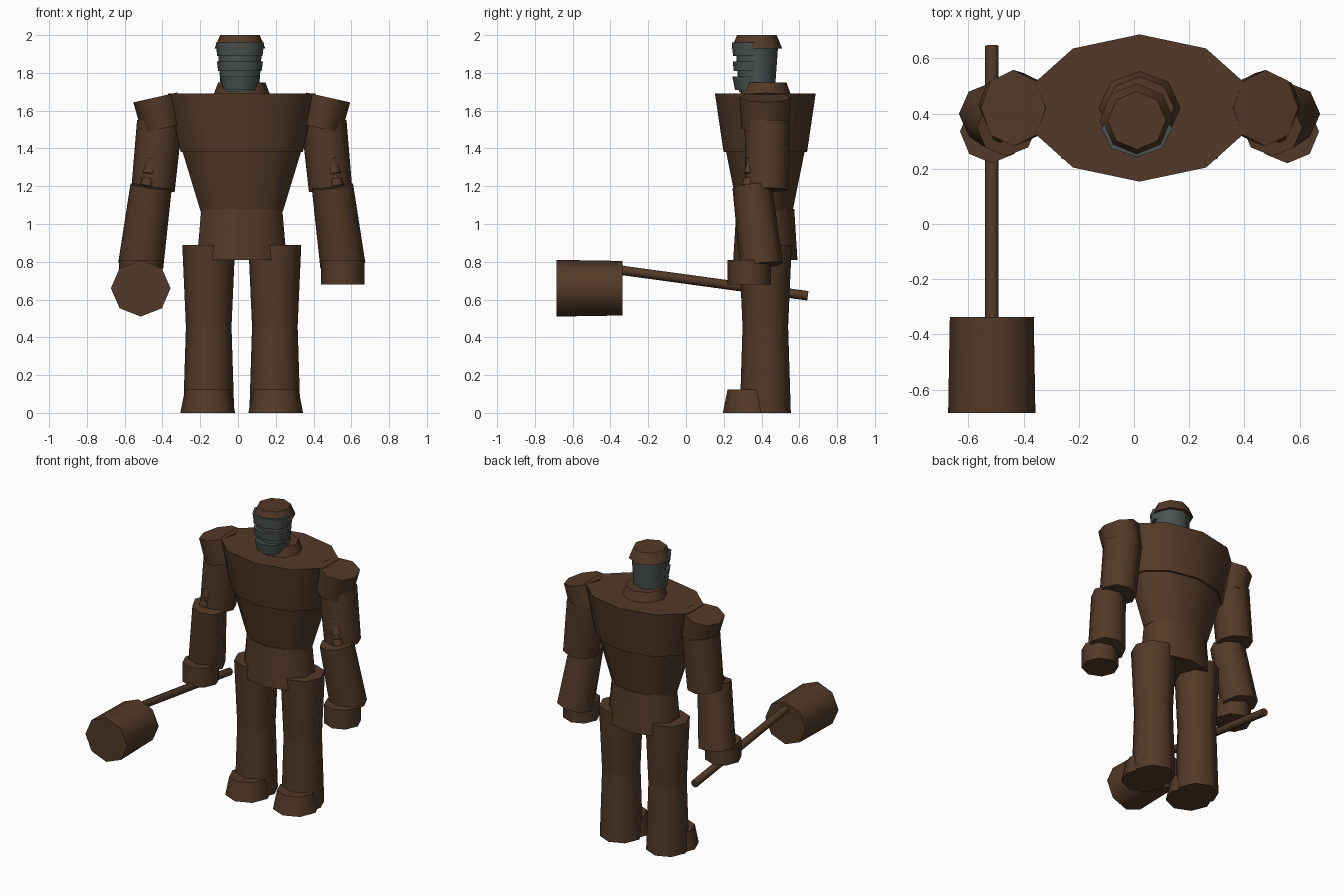
import bpy, bmesh, math
from mathutils import Vector

default_cube = bpy.data.objects.get("Cube")
if default_cube:
    bpy.data.objects.remove(default_cube, do_unlink=True)


def make_material(name, red, green, blue):
    material = bpy.data.materials.new(name)
    material.use_nodes = True
    colour = (red, green, blue, 1)
    material.diffuse_color = colour
    shader = material.node_tree.nodes["Principled BSDF"]
    shader.inputs["Base Color"].default_value = colour
    return material


brown = make_material("dark_brown", .085, .042, .021)
grey = make_material("slate_grey", .07, .086, .082)


def tube(name, base, tip, base_radius, tip_radius, flat=1, sides=8, material=brown):
    """Tapered prism from base to tip; flat is its depth relative to its width."""
    base, tip = Vector(base), Vector(tip)
    turn = Vector((0, 0, 1)).rotation_difference(tip - base)
    bm = bmesh.new()
    rings = []
    for centre, radius in ((base, base_radius), (tip, tip_radius)):
        ring = []
        for step in range(sides):
            angle = math.tau * step / sides
            corner = Vector((math.sin(angle), flat * math.cos(angle), 0))
            ring.append(bm.verts.new(centre + turn @ (corner * radius)))
        bm.faces.new(ring)
        rings.append(ring)
    low, high = rings
    for step in range(sides):
        bm.faces.new((low[step - 1], low[step], high[step], high[step - 1]))
    bmesh.ops.recalc_face_normals(bm, faces=bm.faces)
    mesh = bpy.data.meshes.new(name)
    bm.to_mesh(mesh)
    bm.free()
    mesh.materials.append(material)
    part = bpy.data.objects.new(name, mesh)
    bpy.context.collection.objects.link(part)
    bpy.ops.object.select_all(action='DESELECT')
    part.select_set(True)
    bpy.context.view_layer.objects.active = part
    bpy.ops.object.shade_smooth_by_angle(angle=math.radians(55))


def column(name, axis, bottom, top, bottom_radius, top_radius, **options):
    """Upright tube on a vertical axis."""
    tube(name, (*axis, bottom), (*axis, top), bottom_radius, top_radius, **options)


def mirrored(point):
    """The same place on the left side of the body."""
    x, *rest = point
    return (2 * body_axis[0] - x, *rest)


def tube_pair(name, base, tip, *sizes, **options):
    tube("right_" + name, base, tip, *sizes, **options)
    tube("left_" + name, mirrored(base), mirrored(tip), *sizes, **options)


def column_pair(name, axis, *sizes, **options):
    column("right_" + name, axis, *sizes, **options)
    column("left_" + name, mirrored(axis), *sizes, **options)


# Upright axes of the body, seen from above
body_axis = (.02, .42)
head_axis = (.01, .375)
face_axis = (.01, .345)
leg_axis = (-.155, .42)
foot_axis = (-.16, .34)
hand_axis = (-.515, .335)

# Torso
column("chest", body_axis, 1.38, 1.69, .34, .41, flat=.65, sides=10)
column("abdomen", body_axis, 1.07, 1.43, .23, .345, flat=.63, sides=10)
column("pelvis", body_axis, .81, 1.08, .25, .225, flat=.68, sides=10)
column("collar", body_axis, 1.67, 1.75, .155, .125, flat=.9)

# Legs
column_pair("thigh", leg_axis, .44, .89, .12, .14)
column_pair("shin", leg_axis, 0, .48, .135, .12)
column_pair("foot", foot_axis, 0, .125, .145, .12)

# Arms
shoulder = Vector((-.415, .43, 1.54))
elbow = Vector((-.45, .43, 1.18))
tube_pair("pauldron", (-.4, .42, 1.505), (-.437, .42, 1.67), .11, .12, flat=1.15)
tube_pair("upper_arm", elbow, shoulder, .115, .12)
tube_pair("forearm", (-.515, .4, .78), (-.46, .35, 1.2), .12, .11, flat=.95)
column_pair("hand", hand_axis, .68, .81, .115, .115)

# Small pistons in front of the elbows
piston_foot = Vector((-.485, .33, 1.2))
piston_end = Vector((-.43, .37, 1.46))
tube_pair("piston_rod", piston_foot, piston_end, .015, .015)
for label, start, end in (("base", 0, .15), ("middle", .25, .45), ("top", .55, .75)):
    tube_pair("piston_" + label, piston_foot.lerp(piston_end, start),
              piston_foot.lerp(piston_end, end), .035, .03)

# Head, with face plates that wrap the front
column("head", head_axis, 1.7, 1.96, .1, .12, flat=.95, material=grey)
column("brow_plate", face_axis, 1.89, 1.96, .12, .128, flat=.8, material=grey)
column("cheek_plate", face_axis, 1.81, 1.86, .115, .122, flat=.8, material=grey)
column("chin_plate", face_axis, 1.71, 1.78, .09, .105, flat=.95, material=grey)
column("cap", head_axis, 1.93, 2, .134, .105)

# Hammer
tube("hammer_handle", (-.515, .645, .62), (-.515, -.38, .76), .025, .025)
tube("hammer_head", (-.515, -.337, .66), (-.515, -.685, .66), .152, .158, flat=.95)
